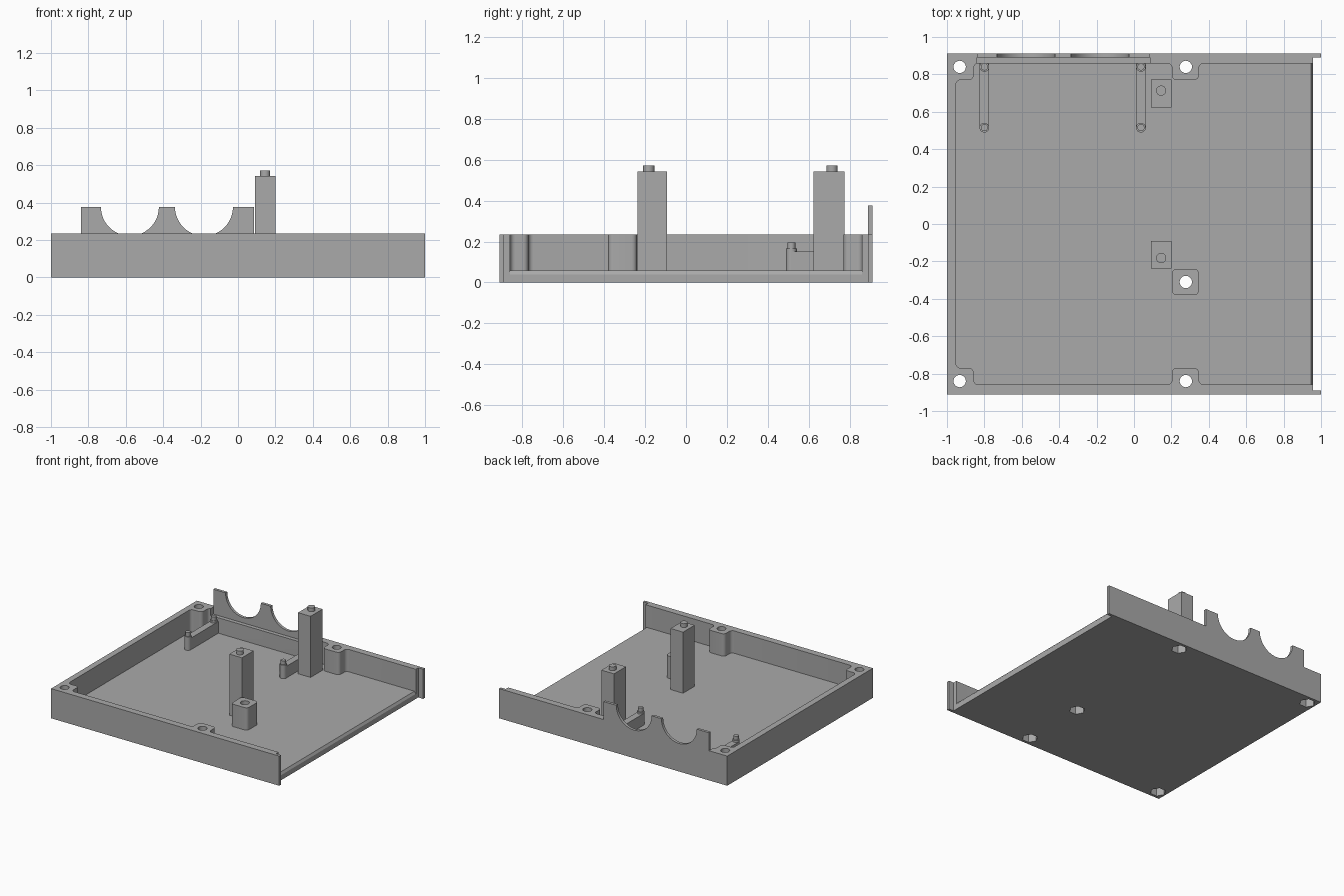
import bpy, bmesh, math
from mathutils import Vector

if "Cube" in bpy.data.objects:
    bpy.data.objects.remove(bpy.data.objects["Cube"])

WALL, FLOOR, BACK, INNER = 0.235, 0.058, 0.912, 0.859
grey = bpy.data.materials.new("light grey plastic")
grey.diffuse_color = (0.4, 0.4, 0.4, 1)
grey.use_nodes = True
grey.node_tree.nodes["Principled BSDF"].inputs["Base Color"].default_value = grey.diffuse_color


def prism(name, pts, lo, hi, axis="z"):
    """Extrude a closed 2D outline along z (xy outline) or y (xz outline)."""
    place = (lambda p, h: (p[0], p[1], h)) if axis == "z" else (lambda p, h: (p[0], h, p[1]))
    bm = bmesh.new()
    face = bm.faces.new([bm.verts.new(place(p, lo)) for p in pts])
    out = bmesh.ops.extrude_face_region(bm, geom=[face])["geom"]
    shift = Vector(place((0, 0), hi - lo))
    bmesh.ops.translate(bm, vec=shift, verts=[v for v in out if isinstance(v, bmesh.types.BMVert)])
    bmesh.ops.recalc_face_normals(bm, faces=bm.faces)
    mesh = bpy.data.meshes.new(name)
    bm.to_mesh(mesh)
    bm.free()
    mesh.materials.append(grey)
    ob = bpy.data.objects.new(name, mesh)
    bpy.context.collection.objects.link(ob)
    return ob


def box(name, x0, x1, y0, y1, z0, z1):
    return prism(name, [(x0, y0), (x1, y0), (x1, y1), (x0, y1)], z0, z1)


def ring(x, y, r, n):
    return [(x + r * math.cos(math.tau * i / n), y + r * math.sin(math.tau * i / n)) for i in range(n)]


def rounded(pts, r, n=5):
    """Replace right-angled outline corners with quarter arcs."""
    out = []
    for i, p in enumerate(pts):
        p = Vector(p)
        a = (Vector(pts[i - 1]) - p).normalized() * r
        b = (Vector(pts[(i + 1) % len(pts)]) - p).normalized() * r
        for k in range(n + 1):
            t = math.pi / 2 * k / n
            out.append(tuple(p + a * (1 - math.sin(t)) + b * (1 - math.cos(t))))
    return out


def combine(target, tool, operation):
    mod = target.modifiers.new("cut", "BOOLEAN")
    mod.operation, mod.solver, mod.object = operation, "EXACT", tool
    bpy.context.view_layer.objects.active = target
    bpy.ops.object.modifier_apply(modifier=mod.name)
    bpy.data.objects.remove(tool)


def smooth(ob):
    bpy.ops.object.select_all(action="DESELECT")
    ob.select_set(True)
    bpy.context.view_layer.objects.active = ob
    bpy.ops.object.shade_smooth_by_angle(angle=math.radians(30))


# tray: solid block with the cavity cut around the wall bosses
tray = box("tray", -1, 1, -BACK, BACK, 0, WALL)
cx, bx0, bx1, by = -0.857, 0.203, 0.347, 0.77
upper = [(1.2, INNER), (bx1, INNER), (bx1, by), (bx0, by), (bx0, INNER),
         (cx, INNER), (cx, by), (-0.952, by)]
cavity = rounded(upper + [(x, -y) for x, y in reversed(upper)], 0.025)
combine(tray, prism("cavity", cavity, FLOOR, 1), "DIFFERENCE")

# free-standing screw boss
boss = prism("boss", rounded([(bx0, -0.38), (bx1, -0.38), (bx1, -0.24), (bx0, -0.24)], 0.025), 0.02, WALL)
combine(tray, boss, "UNION")

# open right end: thin side lips and a sloped floor edge
combine(tray, box("end_step", 0.957, 1.2, -0.89, 0.89, -0.1, 1), "DIFFERENCE")
slope = [(0.945, FLOOR), (0.957, 0.04), (0.97, 0.04), (0.97, 0.07), (0.945, 0.07)]
combine(tray, prism("edge_slope", slope, -INNER, INNER, "y"), "DIFFERENCE")

# notch in the back wall for the connector plate
combine(tray, box("notch", -0.84, 0.085, 0.84, 1, 0.18, 1), "DIFFERENCE")

# screw holes with hexagonal nut pockets underneath
for x, y in [(-0.932, 0.84), (-0.932, -0.84), (0.277, 0.84), (0.277, -0.84), (0.277, -0.31)]:
    combine(tray, prism("hole", ring(x, y, 0.033, 24), -0.1, 1), "DIFFERENCE")
    combine(tray, prism("nut_pocket", ring(x, y, 0.058, 6), -0.1, 0.08), "DIFFERENCE")
smooth(tray)

# connector plate with two half-round cut-outs in its top edge
TOP, R = 0.377, 0.155
outline = [(-0.84, 0.18), (-0.84, TOP)]
for c in (-0.578, -0.182):
    outline += [(c - R * math.cos(math.pi * i / 24), TOP - R * math.sin(math.pi * i / 24)) for i in range(25)]
outline += [(0.085, TOP), (0.085, 0.18)]
smooth(prism("connector_plate", outline, 0.89, BACK, "y"))

# board rails, each with two stepped locating pins
for side, x in (("left", -0.80), ("right", 0.037)):
    box(side + "_rail", x - 0.026, x + 0.026, 0.515, 0.87, 0.05, 0.15)
    for end, y in (("front", 0.515), ("back", 0.84)):
        smooth(prism(f"{side}_{end}_shoulder", ring(x, y, 0.026, 24), 0.05, 0.165))
        smooth(prism(f"{side}_{end}_pin", ring(x, y, 0.019, 24), 0.16, 0.195))

# tall support pillars with a round peg on top
for end, y0, y1, py in (("front", -0.237, -0.092, -0.182), ("back", 0.623, 0.773, 0.713)):
    box(end + "_pillar", 0.09, 0.2, y0, y1, 0.05, 0.542)
    smooth(prism(end + "_peg", ring(0.145, py, 0.027, 24), 0.53, 0.572))
